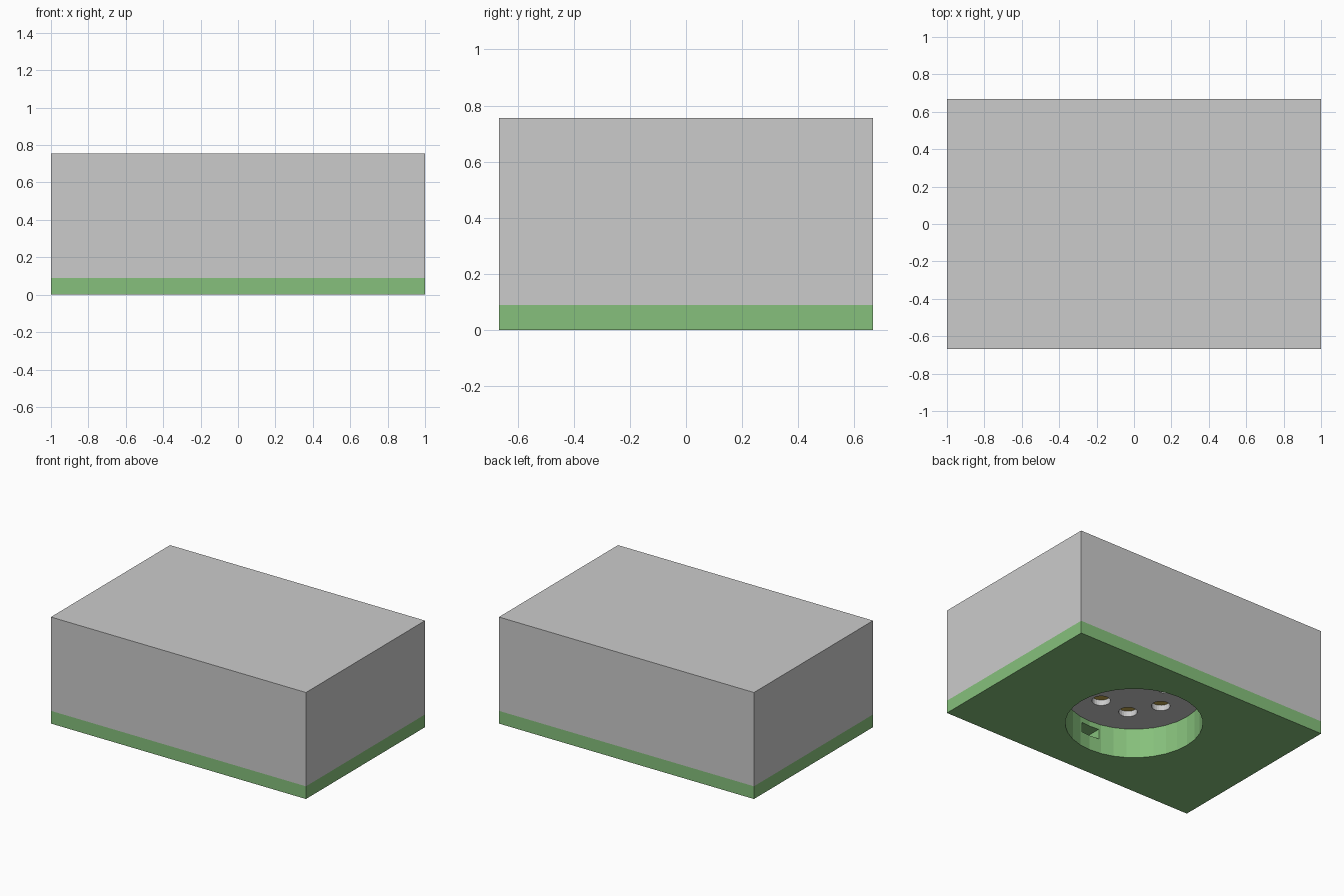
import bpy, bmesh
from math import sin, cos, pi
from mathutils import Matrix

if "Cube" in bpy.data.objects:
    bpy.data.objects.remove(bpy.data.objects["Cube"])


def material(name, rgb):
    m = bpy.data.materials.new(name)
    m.diffuse_color = (*rgb, 1)
    m.use_nodes = True
    m.node_tree.nodes["Principled BSDF"].inputs["Base Color"].default_value = m.diffuse_color
    return m


GREY = material("grey", (0.8, 0.8, 0.8))
GREEN = material("green", (0.24, 0.53, 0.2))
WHITE = material("white", (1.0, 1.0, 1.0))
GOLD = material("gold", (0.55, 0.4, 0.08))


def finish(name, bm, mats):
    me = bpy.data.meshes.new(name)
    bm.to_mesh(me)
    bm.free()
    for m in mats:
        me.materials.append(m)
    ob = bpy.data.objects.new(name, me)
    bpy.context.collection.objects.link(ob)
    return ob


def box(name, x, y, z, mat):
    bm = bmesh.new()
    bmesh.ops.create_cube(bm, size=1)
    for v in bm.verts:
        v.co = [r[0] if c < 0 else r[1] for c, r in zip(v.co, (x, y, z))]
    return finish(name, bm, [mat])


def cylinder(name, x, y, r, z0, z1, sides, wall, cap):
    bm = bmesh.new()
    bmesh.ops.create_cone(bm, cap_ends=True, segments=sides, radius1=r, radius2=r,
                          depth=z1 - z0, matrix=Matrix.Translation((x, y, (z0 + z1) / 2)))
    bm.normal_update()
    for f in bm.faces:
        f.material_index = int(abs(f.normal.z) > 0.5)
    return finish(name, bm, [wall, cap])


def cut(target, cutter):
    mod = target.modifiers.new("cut", 'BOOLEAN')
    mod.operation, mod.solver, mod.object = 'DIFFERENCE', 'EXACT', cutter
    mod.material_mode = 'TRANSFER'
    cutter.hide_render = True
    cutter.hide_set(True)


# grey block on a green base plate
base = box("base_plate", (-1, 1), (-0.667, 0.667), (0, 0.09), GREEN)
body = box("body", (-1, 1), (-0.667, 0.667), (0.09, 0.755), GREY)

# round socket from below: green wall, grey face
well = cylinder("socket_cutter", 0, 0, 0.44, -0.1, 0.21, 32, GREEN, GREY)
cut(base, well)
cut(body, well)

# key slot in the front of the socket wall
cut(body, box("key_slot_cutter", (-0.07, 0.07), (-0.55, -0.38), (0.103, 0.173), GREEN))

# ring of six contact holes: white sleeves with gold ends
for i in range(6):
    a = i * pi / 3
    cut(body, cylinder(f"contact_hole_cutter_{i}", 0.223 * cos(a), 0.223 * sin(a),
                       0.06, 0.15, 0.25, 24, WHITE, GOLD))
